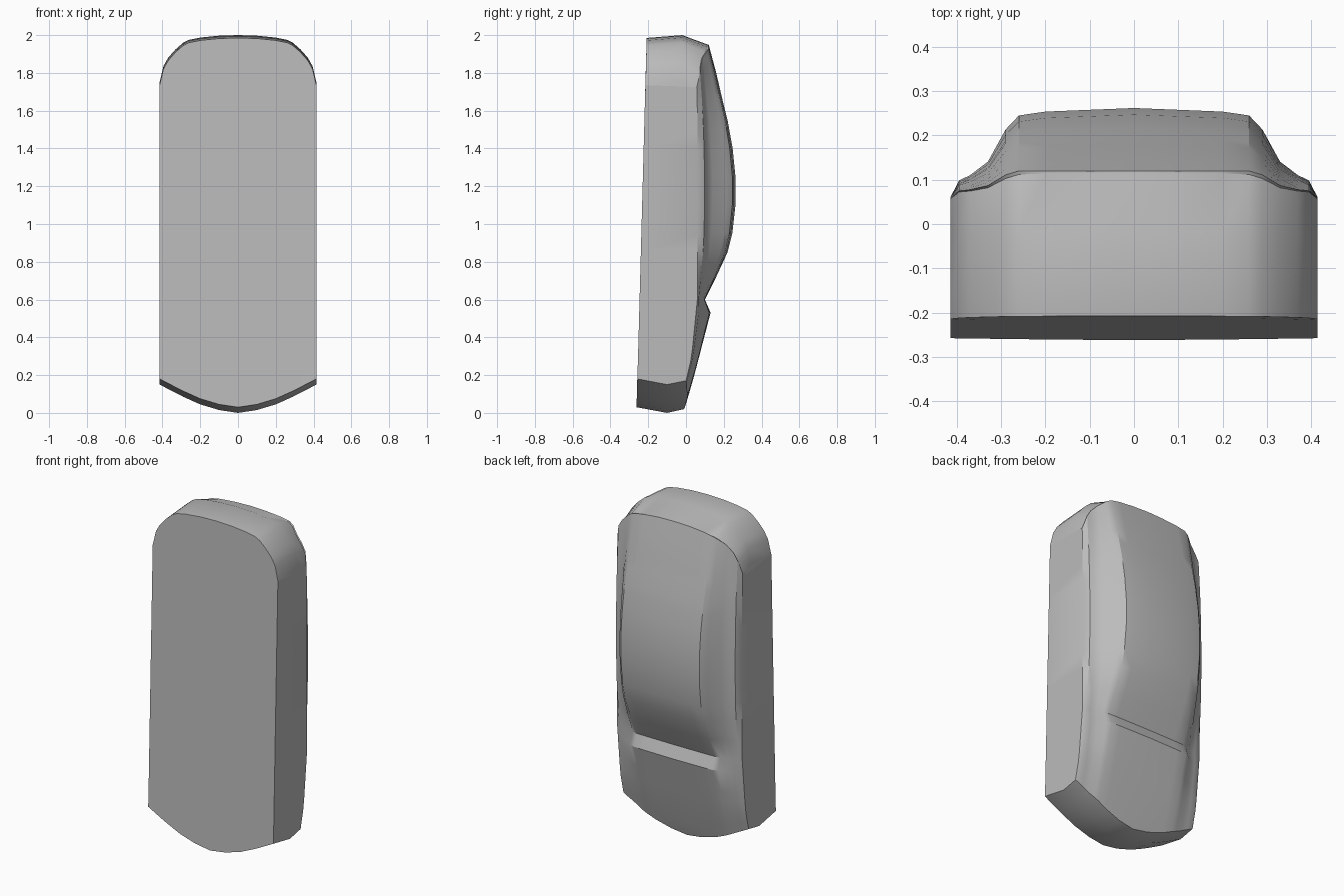
import bpy, bmesh

old = bpy.data.objects.get("Cube")
if old:
    bpy.data.objects.remove(old, do_unlink=True)


def lerp(points, v):
    """Piecewise linear lookup through (position, value) pairs."""
    if v <= points[0][0]:
        return points[0][1]
    for (a, fa), (b, fb) in zip(points, points[1:]):
        if v <= b:
            return fa + (fb - fa) * (v - a) / (b - a)
    return points[-1][1]


# Outline seen from the front: rounded top corners, bowed bottom
TOP = [(0, 2), (.1, 1.997), (.2, 1.987), (.26, 1.975), (.29, 1.96),
       (.33, 1.925), (.37, 1.88), (.395, 1.835), (.415, 1.75)]
BOTTOM = [(0, 0), (.1, .015), (.2, .045), (.3, .09), (.415, .15)]
# Centre line of the back, with a step below the hump
BACK = [(0, -.01), (.03, 0), (.53, .13), (.6, .10), (.72, .16), (.85, .22),
        (.95, .245), (1.1, .262), (1.25, .262), (1.4, .247), (1.55, .22),
        (1.65, .195), (1.8, .16), (1.95, .12), (2, .115)]
# Rear edge of the side walls, and how the back falls towards it
EDGE = [(0, -.03), (.3, .03), (.6, .06), (1.6, .06), (2, .05)]
FALL = [(0, 1), (.25, .95), (.28, .85), (.33, .4), (.37, .25), (.395, .19), (.415, 0)]

half = [x for x, _ in TOP]
columns = [-x for x in reversed(half[1:])] + half
rows = sorted({z for z, _ in BACK} | {.1, .2, .3, .4, 1.5, 1.72, 1.88})


def height(x, z):
    low = lerp(BOTTOM, abs(x)) * max(0, 1 - z / .4)
    high = (lerp(TOP, abs(x)) - 2) * max(0, (z - 1.5) / .5)
    return z + low + high


def front_point(x, z):
    h = height(x, z)
    tuck = .03 * max(0, 1 - z / .2) - .015 * max(0, (z - 1.8) / .2)
    return x, -.262 + .027 * h, h + tuck


def back_point(x, z):
    h = height(x, z)
    side = lerp(EDGE, h)
    depth = side + (lerp(BACK, h) - side) * lerp(FALL, abs(x))
    return x, depth, h + .02 * max(0, 1 - z / .2) - .05 * max(0, (z - 1.95) / .05)


def middle_point(x, z):
    return x, -.02 if z > 1 else -.1, height(x, z)


bm = bmesh.new()


def grid(point, zs):
    return [[bm.verts.new(point(x, z)) for x in columns] for z in zs]


def skin(strips):
    for a, b in zip(strips, strips[1:]):
        for i in range(len(a) - 1):
            bm.faces.new((a[i], a[i + 1], b[i + 1], b[i]))


# Front panel, shaped back, side walls and crowned end caps
front = grid(front_point, rows)
back = grid(back_point, rows)
skin(front)
skin(back)
for k in (0, -1):
    skin([[r[k] for r in front], [r[k] for r in back]])
    mid = [bm.verts.new(middle_point(x, rows[k])) for x in columns]
    skin([front[k], mid, back[k]])
    # Close the small gap between each cap and its side wall
    for j in (0, -1):
        bm.faces.new((front[k][j], mid[j], back[k][j]))
bmesh.ops.recalc_face_normals(bm, faces=bm.faces)

mesh = bpy.data.meshes.new("handset_body")
bm.to_mesh(mesh)
bm.free()
body = bpy.data.objects.new("handset_body", mesh)
bpy.context.collection.objects.link(body)

grey = bpy.data.materials.new("plain_grey")
grey.use_nodes = True
colour = (.5, .5, .5, 1)
grey.diffuse_color = colour
grey.node_tree.nodes["Principled BSDF"].inputs["Base Color"].default_value = colour
mesh.materials.append(grey)

bpy.context.view_layer.objects.active = body
body.select_set(True)
bpy.ops.object.shade_smooth_by_angle(angle=.5)
